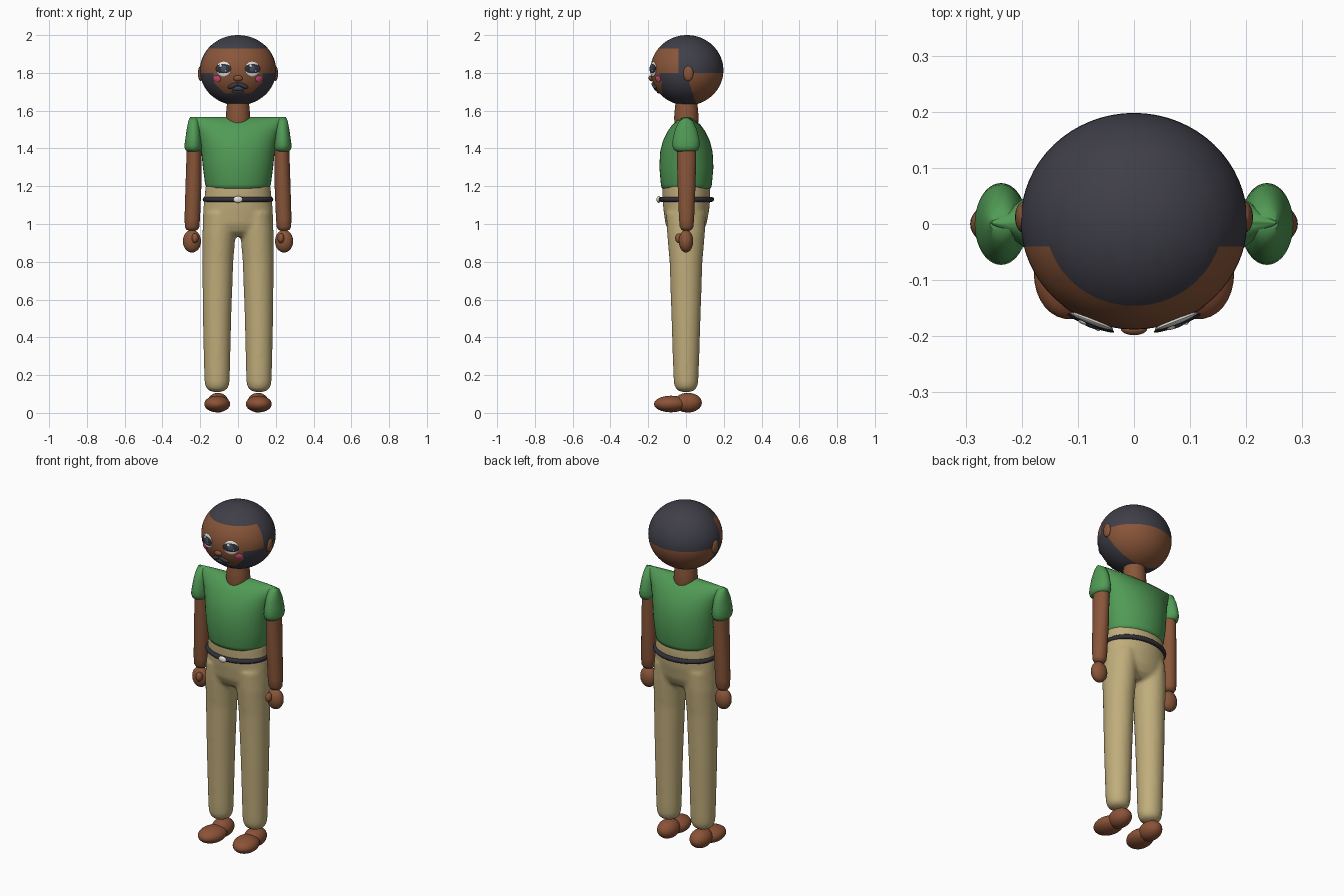
import bpy, bmesh, math
from mathutils import Vector, Matrix

if "Cube" in bpy.data.objects:
    bpy.data.objects.remove(bpy.data.objects["Cube"])


def mat(name, rgb):
    m = bpy.data.materials.new(name)
    m.diffuse_color = (*rgb, 1)
    m.use_nodes = True
    m.node_tree.nodes["Principled BSDF"].inputs["Base Color"].default_value = m.diffuse_color
    return m


SKIN = mat("brown_skin", (0.25, 0.092, 0.041))
HAIR = mat("charcoal_hair", (0.05, 0.049, 0.066))
GREEN = mat("green_cloth", (0.082, 0.325, 0.092))
KHAKI = mat("khaki_cloth", (0.53, 0.42, 0.2))
SHOE = mat("brown_leather", (0.26, 0.085, 0.038))
BLACK = mat("dark_belt", (0.03, 0.03, 0.042))
WHITE = mat("off_white", (0.8, 0.78, 0.72))
PINK = mat("pink_blush", (0.6, 0.08, 0.19))
SLATE = mat("slate_lips", (0.06, 0.085, 0.13))


def finish(bm, name, *mats, angle=50):
    bmesh.ops.recalc_face_normals(bm, faces=bm.faces)
    me = bpy.data.meshes.new(name)
    bm.to_mesh(me)
    bm.free()
    ob = bpy.data.objects.new(name, me)
    bpy.context.collection.objects.link(ob)
    for m in mats:
        me.materials.append(m)
    bpy.ops.object.select_all(action='DESELECT')
    ob.select_set(True)
    bpy.context.view_layer.objects.active = ob
    bpy.ops.object.shade_smooth_by_angle(angle=math.radians(angle))
    return ob


def add_ball(bm, c, r, rot=Matrix(), seg=32):
    m = Matrix.Translation(c) @ rot @ Matrix.Diagonal((*r, 1))
    bmesh.ops.create_uvsphere(bm, u_segments=seg, v_segments=seg // 2, radius=1, matrix=m)


def ball(name, m, c, r, rot=Matrix(), seg=32):
    bm = bmesh.new()
    add_ball(bm, c, r, rot, seg)
    return finish(bm, name, m)


def add_loft(bm, rings, n=40):
    """Join elliptical rings given as (cx, cy, z, rx, ry)."""
    loops = []
    for cx, cy, z, rx, ry in rings:
        loops.append([bm.verts.new((cx + rx * math.cos(t * math.tau / n),
                                    cy + ry * math.sin(t * math.tau / n), z)) for t in range(n)])
    for a, b in zip(loops, loops[1:]):
        for i in range(n):
            j = (i + 1) % n
            bm.faces.new((a[i], a[j], b[j], b[i]))
    bm.faces.new(loops[0])
    bm.faces.new(loops[-1])


def loft(name, m, rings):
    bm = bmesh.new()
    add_loft(bm, rings)
    return finish(bm, name, m)


# Head: skin with hair and beard cut in by planes
HC, HR = Vector((0, 0.005, 1.814)), Vector((0.202, 0.193, 0.186))
bm = bmesh.new()
add_ball(bm, HC, HR, seg=64)
cuts = [((0, 0, 1.93), (0, 0, 1)), ((0, 0, 1.80), (0, 0, 1)), ((0, -0.04, 0), (0, 1, 0)),
        ((0, 0, 1.80), (0, 1, 0.33)), ((0, 0, 1.69), (0, 0, 1)),
        ((0.13, 0, 1.75), (1, 0, -1)), ((-0.13, 0, 1.75), (1, 0, 1)),
        ((0.13, 0, 0), (1, 0, 0)), ((-0.13, 0, 0), (1, 0, 0))]
for co, no in cuts:
    bmesh.ops.bisect_plane(bm, geom=bm.verts[:] + bm.edges[:] + bm.faces[:],
                           plane_co=co, plane_no=no, dist=1e-5)
for f in bm.faces:
    x, y, z = f.calc_center_median()
    hair = z > 1.93 or (z > 1.80 and y > -0.04)
    beard = (z < 1.80 and y < (1.80 - z) * 0.33 and
             (z < 1.69 or abs(x) > 0.13 or abs(x) - 0.13 > z - 1.75))
    f.material_index = int(hair or beard)
finish(bm, "head", SKIN, HAIR)


def face_part(name, m, x, z, r, lift=0.0, tilt=0.0):
    """Thin oval lying on the curve of the face."""
    k = 1 - (x / HR.x) ** 2 - ((z - HC.z) / HR.z) ** 2
    p = Vector((x, HC.y - HR.y * math.sqrt(k), z))
    n = Vector([(p[i] - HC[i]) / HR[i] ** 2 for i in range(3)]).normalized()
    rot = n.to_track_quat('Z', 'Y').to_matrix().to_4x4() @ Matrix.Rotation(tilt, 4, 'Z')
    ball(name, m, p + n * lift, r, rot, 24)


for s, side in ((1, "left"), (-1, "right")):
    # Face details
    ball(side + "_ear", SKIN, (s * 0.198, 0.012, 1.797), (0.014, 0.027, 0.04))
    face_part(side + "_eye_white", WHITE, s * 0.076, 1.82, (0.042, 0.040, 0.007))
    face_part(side + "_eye_iris", BLACK, s * 0.076, 1.822, (0.045, 0.027, 0.006), 0.003)
    face_part(side + "_eye_pupil", SLATE, s * 0.074, 1.822, (0.017, 0.019, 0.004), 0.007)
    for dx, dz, r in ((-0.012, 0.014, 0.008), (0.014, -0.012, 0.005)):
        face_part(side + "_eye_glint", WHITE, s * 0.076 + dx, 1.822 + dz, (r, r, 0.003), 0.009)
    face_part(side + "_cheek", PINK, s * 0.112, 1.768, (0.023, 0.018, 0.006))
    face_part(side + "_moustache", HAIR, s * 0.026, 1.733, (0.032, 0.013, 0.009), 0.002, -s * 0.45)

    # Sleeve
    loft(side + "_sleeve", GREEN, [(s * c, 0, z, rx, ry) for c, z, rx, ry in (
        (0.235, 1.562, 0.022, 0.012), (0.235, 1.545, 0.028, 0.036), (0.235, 1.50, 0.037, 0.058),
        (0.236, 1.45, 0.043, 0.07), (0.237, 1.415, 0.047, 0.073), (0.237, 1.395, 0.044, 0.066),
        (0.236, 1.385, 0.034, 0.052))])
    # Arm, hand and thumb
    loft(side + "_arm", SKIN, [(s * c, 0.003, z, rx, ry) for c, z, rx, ry in (
        (0.232, 1.42, 0.038, 0.05), (0.233, 1.35, 0.04, 0.051), (0.236, 1.2, 0.042, 0.047),
        (0.242, 1.03, 0.041, 0.04), (0.243, 0.985, 0.038, 0.036),
        (0.243, 0.97, 0.03, 0.028), (0.243, 0.963, 0.014, 0.013))])
    ball(side + "_hand", SKIN, (s * 0.244, 0, 0.909), (0.048, 0.038, 0.06))
    ball(side + "_thumb", SKIN, (s * 0.227, -0.036, 0.925), (0.018, 0.022, 0.026))

    # Shoe: toe and heel
    turn = Matrix.Rotation(s * 0.15, 4, 'Z')
    ball(side + "_shoe_toe", SHOE, (s * 0.11, -0.08, 0.047), (0.068, 0.09, 0.044), turn)
    ball(side + "_shoe_heel", SHOE, (s * 0.106, 0.01, 0.054), (0.056, 0.074, 0.052))

# Nose and mouth
face_part("nose", SKIN, 0, 1.772, (0.024, 0.016, 0.012), 0.003)
face_part("mouth", SLATE, 0, 1.718, (0.034, 0.014, 0.008), 0.002)
face_part("lower_lip_beard", HAIR, 0, 1.70, (0.034, 0.01, 0.006), 0.001)

# Neck
loft("neck", SKIN, [(0, 0.002, 1.53, 0.062, 0.062), (0, 0.002, 1.56, 0.065, 0.065),
                    (0, 0.002, 1.60, 0.062, 0.062), (0, 0.002, 1.66, 0.056, 0.056)])

# Shirt body, narrowing to a ridge across the shoulders
loft("shirt", GREEN, [(0, 0.002, z, rx, ry) for z, rx, ry in (
    (1.185, 0.155, 0.12), (1.19, 0.167, 0.13), (1.21, 0.174, 0.135), (1.30, 0.186, 0.143),
    (1.38, 0.194, 0.139), (1.44, 0.204, 0.124), (1.49, 0.218, 0.1), (1.525, 0.234, 0.075),
    (1.55, 0.249, 0.046), (1.562, 0.255, 0.024), (1.566, 0.253, 0.008))])

# Trousers: hips and two legs fused into one smooth skin
bm = bmesh.new()
add_loft(bm, [(0, 0, 1.21, 0.171, 0.126), (0, 0.002, 1.15, 0.177, 0.127),
              (0, 0.002, 1.08, 0.184, 0.122), (0, 0, 1.0, 0.188, 0.109),
              (0, 0, 0.96, 0.186, 0.09), (0, 0, 0.935, 0.17, 0.06)])
for s in (1, -1):
    add_loft(bm, [(s * c, 0, z, rx, ry) for c, z, rx, ry in (
        (0.095, 1.06, 0.085, 0.105), (0.101, 0.95, 0.088, 0.1), (0.107, 0.8, 0.082, 0.087),
        (0.111, 0.5, 0.075, 0.077), (0.111, 0.2, 0.068, 0.067), (0.111, 0.155, 0.066, 0.064),
        (0.111, 0.128, 0.056, 0.055), (0.111, 0.115, 0.038, 0.037), (0.111, 0.11, 0.016, 0.016))])
trousers = finish(bm, "trousers", KHAKI)
rm = trousers.modifiers.new("fuse", 'REMESH')
rm.mode, rm.voxel_size, rm.use_smooth_shade = 'VOXEL', 0.01, True
sm = trousers.modifiers.new("soften", 'SMOOTH')
sm.factor, sm.iterations = 0.5, 8

# Belt ring and buckle
bm = bmesh.new()
N, K, R = 64, 12, 0.013
ring = [[bm.verts.new(((0.174 + R * math.cos(v)) * math.cos(u),
                       0.002 + (0.134 + R * math.cos(v)) * math.sin(u), 1.13 + R * math.sin(v)))
         for v in (k * math.tau / K for k in range(K))] for u in (i * math.tau / N for i in range(N))]
for i in range(N):
    a, b = ring[i], ring[(i + 1) % N]
    for k in range(K):
        l = (k + 1) % K
        bm.faces.new((a[k], b[k], b[l], a[l]))
finish(bm, "belt", BLACK)
ball("belt_buckle", WHITE, (0, -0.145, 1.13), (0.025, 0.011, 0.018))
